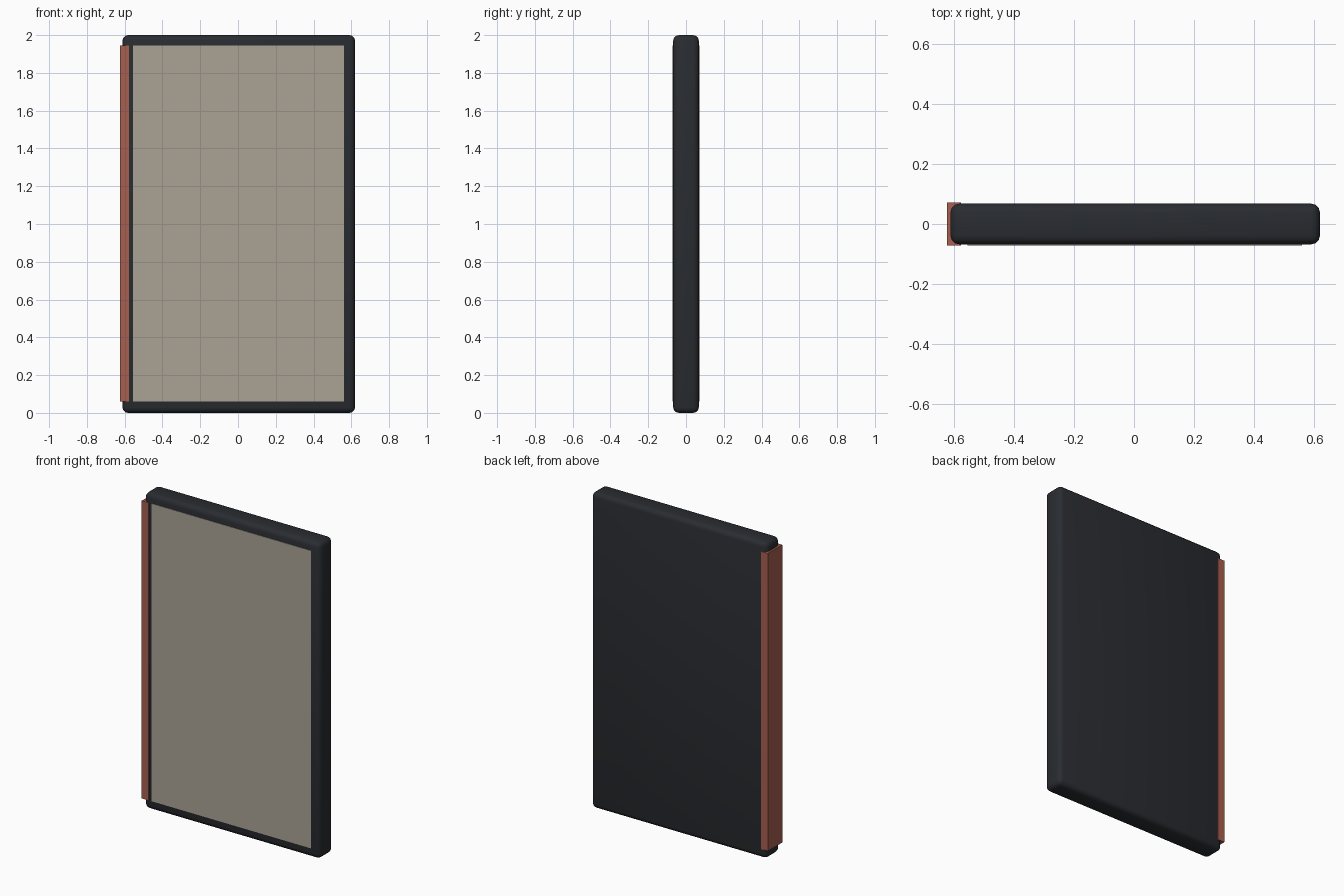
import bpy

if "Cube" in bpy.data.objects:
    bpy.data.objects.remove(bpy.data.objects["Cube"])


def material(name, rgb):
    m = bpy.data.materials.new(name)
    m.diffuse_color = (*rgb, 1)
    m.use_nodes = True
    m.node_tree.nodes["Principled BSDF"].inputs["Base Color"].default_value = m.diffuse_color
    return m


def box(name, x, y, z, mat, bevel=0.0, segments=2):
    """Box given by (min, max) ranges, with optional rounded edges."""
    ranges = (x, y, z)
    bpy.ops.mesh.primitive_cube_add(size=1, location=[(a + b) / 2 for a, b in ranges])
    ob = bpy.context.object
    ob.name = name
    ob.scale = [b - a for a, b in ranges]
    bpy.ops.object.transform_apply(location=False, rotation=False, scale=True)
    ob.data.materials.append(mat)
    if bevel:
        mod = ob.modifiers.new("rounded_edges", 'BEVEL')
        mod.width = bevel
        mod.segments = segments
        bpy.ops.object.modifier_apply(modifier=mod.name)
        bpy.ops.object.shade_smooth_by_angle()
    return ob


dark = material("dark_casing", (0.022, 0.025, 0.03))
beige = material("beige_panel", (0.40, 0.365, 0.30))
rust = material("rust_strip", (0.38, 0.115, 0.08))

# Rounded slab
box("casing", (-0.612, 0.62), (-0.068, 0.068), (0, 2), dark, bevel=0.03, segments=3)

# Thin front panel
box("front_panel", (-0.555, 0.56), (-0.071, -0.062), (0.06, 1.945), beige)

# Strip wrapped around the left edge
box("side_strip", (-0.624, -0.577), (-0.072, 0.072), (0.06, 1.945), rust)
